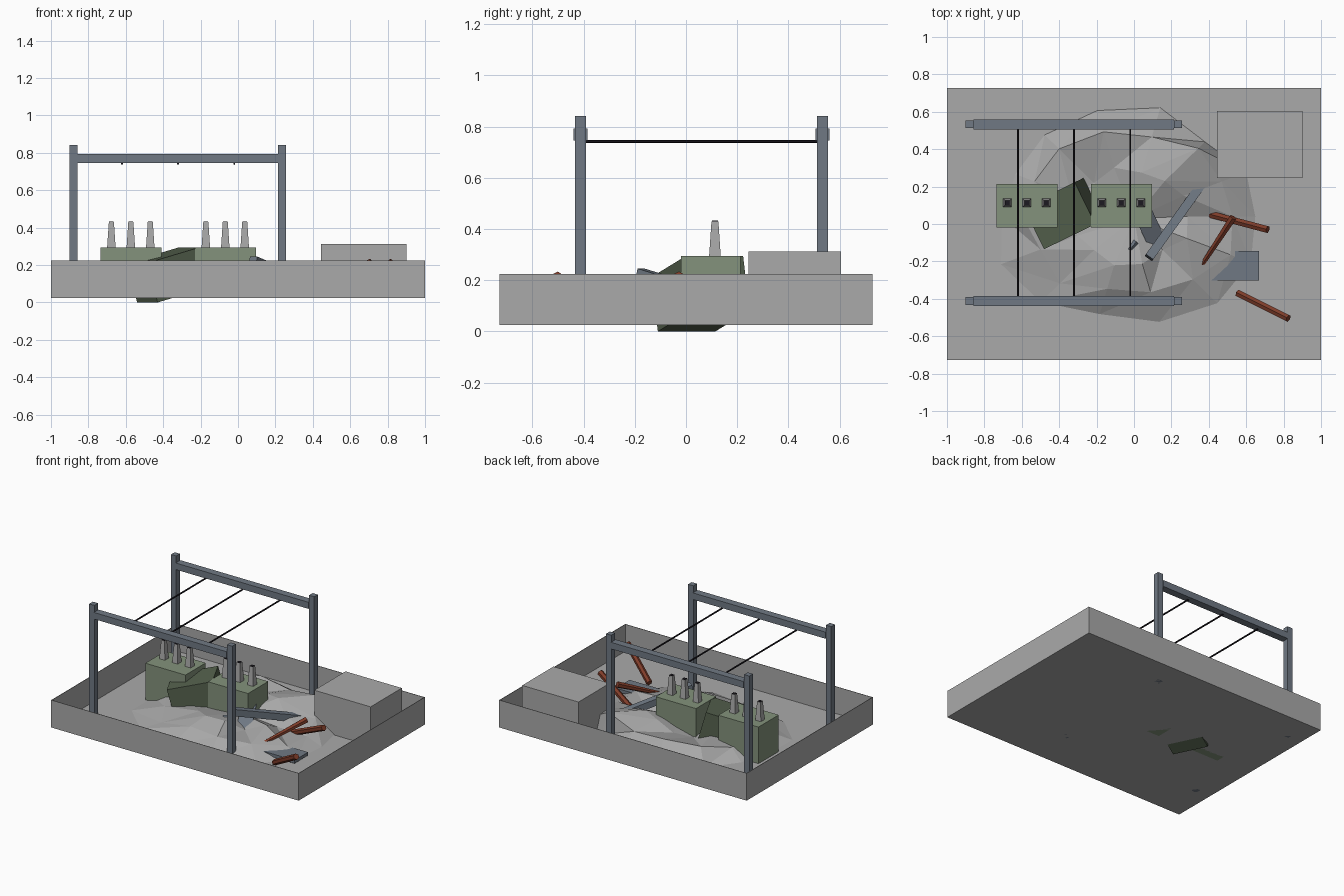
import bpy, bmesh, math, random
from mathutils import Matrix, Vector

old = bpy.data.objects.get("Cube")
if old:
    bpy.data.objects.remove(old, do_unlink=True)
random.seed(4)


def material(name, rgb):
    m = bpy.data.materials.new(name)
    m.use_nodes = True
    m.diffuse_color = (*rgb, 1)
    m.node_tree.nodes["Principled BSDF"].inputs["Base Color"].default_value = (*rgb, 1)
    return m


CONCRETE = material("concrete grey", (0.40, 0.40, 0.40))
GREEN = material("cabinet green", (0.23, 0.29, 0.20))
DARK_GREEN = material("damaged green", (0.09, 0.12, 0.075))
STEEL = material("blue steel", (0.16, 0.19, 0.23))
RUST = material("rust", (0.21, 0.045, 0.022))
BLACK = material("wire black", (0.012, 0.01, 0.015))


def finish(name, bm, mat, matrix=None):
    bmesh.ops.recalc_face_normals(bm, faces=bm.faces)
    mesh = bpy.data.meshes.new(name)
    bm.to_mesh(mesh)
    bm.free()
    mesh.materials.append(mat)
    ob = bpy.data.objects.new(name, mesh)
    bpy.context.collection.objects.link(ob)
    if matrix:
        ob.matrix_world = matrix
    return ob


def box(name, lo, hi, mat, matrix=None):
    lo, hi = Vector(lo), Vector(hi)
    bm = bmesh.new()
    bmesh.ops.create_cube(bm, size=1)
    for v in bm.verts:
        v.co = (lo + hi) / 2 + v.co * (hi - lo)
    return finish(name, bm, mat, matrix)


def bar(name, a, b, radius, sides, mat, tip=1.0, turn=0.0):
    """Straight prism between two points, optionally tapered."""
    a, b = Vector(a), Vector(b)
    bm = bmesh.new()
    bmesh.ops.create_cone(bm, cap_ends=True, segments=sides, radius1=radius,
                          radius2=radius * tip, depth=(b - a).length)
    rot = (b - a).to_track_quat("Z", "Y").to_matrix().to_4x4()
    return finish(name, bm, mat, Matrix.Translation((a + b) / 2) @ rot @ Matrix.Rotation(turn, 4, "Z"))


FLOOR = 0.025

# Thin open tray
bm = bmesh.new()
bmesh.ops.create_cube(bm, size=1)
for v in bm.verts:
    v.co = Vector((v.co.x * 2, v.co.y * 1.455, FLOOR + (v.co.z + 0.5) * 0.2))
bmesh.ops.delete(bm, geom=[f for f in bm.faces if f.normal.z > 0.9], context="FACES_ONLY")
tray = finish("tray", bm, CONCRETE)
wall = tray.modifiers.new("wall thickness", "SOLIDIFY")
wall.thickness = 0.005
wall.offset = -1

# Jagged rubble mound: concentric rings with broken peaks
bm = bmesh.new()
N = 14
rings = []
for scale, low, high in ((1.0, 0, 0), (0.78, 0.03, 0.12), (0.45, 0.03, 0.13)):
    ring = []
    for i in range(N):
        t = 2 * math.pi * i / N
        r = scale * random.uniform(0.9, 1.08)
        h = random.uniform(low, high)
        if scale < 1 and 0.3 < t < 2.0:
            h += 0.05
        ring.append(bm.verts.new((-0.03 + 0.72 * r * math.cos(t),
                                  0.04 + 0.56 * r * math.sin(t), FLOOR + 0.006 + h)))
    rings.append(ring)
peak = bm.verts.new((0, 0.03, 0.11))
for i in range(N):
    j = (i + 1) % N
    for a, b in zip(rings, rings[1:]):
        bm.faces.new((a[i], a[j], b[j]))
        bm.faces.new((a[i], b[j], b[i]))
    bm.faces.new((rings[-1][i], rings[-1][j], peak))
bm.faces.new(list(reversed(rings[0])))
finish("rubble_mound", bm, CONCRETE)

# Concrete control block
box("concrete_block", (0.445, 0.245, FLOOR), (0.9, 0.605, 0.312), CONCRETE)

# Two gantries
for side, y in (("front", -0.412), ("back", 0.533)):
    for end, x in (("right", -0.879), ("left", 0.236)):
        box(f"{side}_{end}_post", (x - 0.021, y - 0.021, FLOOR),
            (x + 0.021, y + 0.021, 0.842), STEEL)
    box(f"{side}_beam", (-0.857, y - 0.027, 0.745), (0.214, y + 0.027, 0.793), STEEL)

# Wires between the gantries
for i in range(3):
    x = -0.62 + 0.3 * i
    bar(f"wire_{i + 1}", (x, -0.412, 0.742), (x, 0.533, 0.742), 0.006, 6, BLACK)

# Standing cabinets, each with three square tapered insulators
for n, x0 in enumerate((-0.735, -0.23)):
    box(f"cabinet_{n + 1}", (x0, -0.02, FLOOR), (x0 + 0.325, 0.213, 0.295), GREEN)
    for k in range(3):
        x = x0 + 0.058 + 0.104 * k
        bar(f"insulator_{n + 1}_{k + 1}", (x, 0.113, 0.295), (x, 0.113, 0.43),
            0.032, 4, CONCRETE, 0.6, math.pi / 4)
        box(f"insulator_cap_{n + 1}_{k + 1}", (x - 0.012, 0.101, 0.429),
            (x + 0.012, 0.125, 0.433), BLACK)

# Toppled cabinet sunk into the ground
lean = (Matrix.Translation((-0.43, -0.11, 0)) @ Matrix.Rotation(math.radians(26), 4, "Z")
        @ Matrix.Rotation(math.radians(-15), 4, "Y"))
box("toppled_cabinet", (0, 0, 0), (0.315, 0.25, 0.22), DARK_GREEN, lean)

# Fallen steel
bar("fallen_beam", (0.08, -0.18, 0.222), (0.41, 0.28, 0.08), 0.034, 4, STEEL, 1, math.pi / 4)
bar("broken_strut", (-0.05, -0.08, 0.05), (0.01, -0.13, 0.13), 0.04, 4, STEEL, 1, math.pi / 4)
tilt = (Matrix.Translation((0.09, -0.03, 0.13)) @ Matrix.Rotation(math.radians(25), 4, "Z")
        @ Matrix.Rotation(math.radians(25), 4, "X"))
box("bent_panel", (-0.05, -0.11, -0.008), (0.05, 0.11, 0.008), STEEL, tilt)
box("fallen_panel", (0.32, -0.302, 0.045), (0.668, -0.145, 0.068), STEEL)

# Rusty girders sticking out of the debris
bar("rusty_girder_1", (0.365, 0.063, 0.045), (0.715, -0.03, 0.215), 0.021, 6, RUST)
bar("rusty_girder_2", (0.53, 0.035, 0.2), (0.33, -0.27, 0.06), 0.022, 6, RUST, 0.5)
bar("rusty_girder_3", (0.555, -0.37, 0.05), (0.825, -0.505, 0.215), 0.021, 6, RUST)
